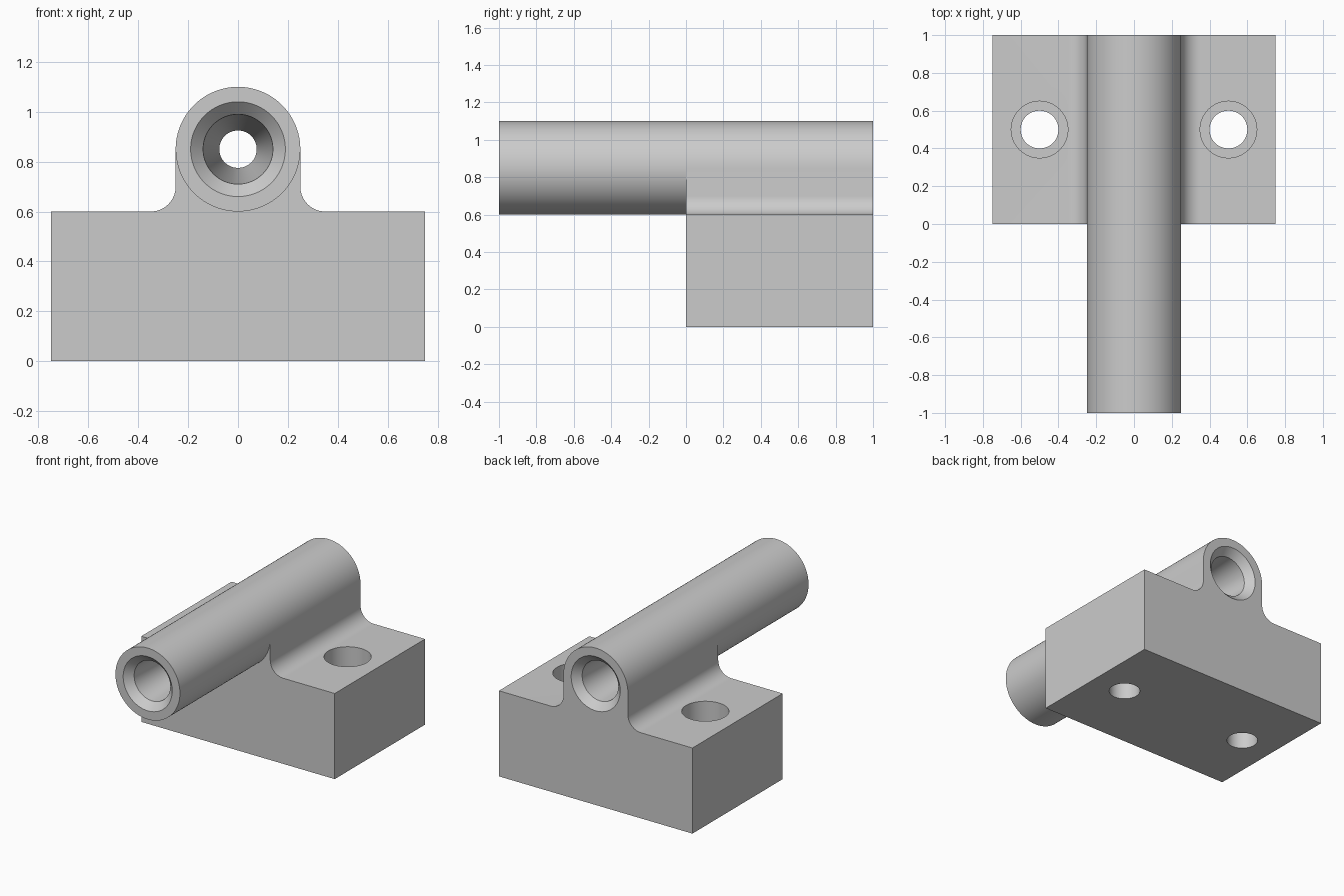
import bpy, bmesh
from math import sin, cos, pi, radians
from mathutils import Matrix, Vector

cube = bpy.data.objects.get("Cube")
if cube:
    bpy.data.objects.remove(cube, do_unlink=True)

SEGMENTS = 96
AXIS_Z, TUBE_R, FILLET, TOP = 0.85, 0.25, 0.1, 0.6
WAIST, BORE, MOUTH = 0.075, 0.14, 0.19

grey = bpy.data.materials.new("plain grey")
grey.use_nodes = True
colour = (0.6, 0.6, 0.6, 1)
grey.diffuse_color = colour
grey.node_tree.nodes["Principled BSDF"].inputs["Base Color"].default_value = colour


def make_object(name, bm):
    bmesh.ops.recalc_face_normals(bm, faces=bm.faces)
    mesh = bpy.data.meshes.new(name)
    bm.to_mesh(mesh)
    bm.free()
    mesh.materials.append(grey)
    obj = bpy.data.objects.new(name, mesh)
    bpy.context.collection.objects.link(obj)
    return obj


def lathe(name, profile, matrix, capped=False):
    """Revolve (radius, height) points about local z, then place the result."""
    bm = bmesh.new()
    rings = []
    for r, h in profile:
        rings.append([bm.verts.new((r * cos(2 * pi * i / SEGMENTS), r * sin(2 * pi * i / SEGMENTS), h))
                      for i in range(SEGMENTS)])
    for a, b in zip(rings, rings[1:]):
        for i in range(SEGMENTS):
            j = (i + 1) % SEGMENTS
            bm.faces.new((a[i], a[j], b[j], b[i]))
    if capped:
        bm.faces.new(rings[0])
        bm.faces.new(rings[-1])
    bm.transform(matrix)
    return make_object(name, bm)


def arc(cx, cz, r, start, end, steps):
    angles = [radians(start + (end - start) * i / steps) for i in range(steps + 1)]
    return [(cx + r * cos(a), cz + r * sin(a)) for a in angles]


def activate(obj):
    bpy.ops.object.select_all(action='DESELECT')
    obj.select_set(True)
    bpy.context.view_layer.objects.active = obj


# Mounting block with a rounded, filleted saddle, extruded front to back
half = [(0.75, 0), (0.75, TOP)]
half += arc(TUBE_R + FILLET, TOP + FILLET, FILLET, 270, 180, 16)
crown = arc(0, AXIS_Z, TUBE_R, 0, 180, SEGMENTS // 2)
outline = half + crown + [(-x, z) for x, z in reversed(half)]
bm = bmesh.new()
face = bm.faces.new([bm.verts.new((x, 0, z)) for x, z in outline])
back = bmesh.ops.extrude_face_region(bm, geom=[face])
bmesh.ops.translate(bm, vec=Vector((0, 1, 0)),
                    verts=[v for v in back["geom"] if isinstance(v, bmesh.types.BMVert)])
block = make_object("mounting_block", bm)

# Cutters: rear half of the tapered bore and two counterbored screw holes
along_back = Matrix.Translation((0, 0, AXIS_Z)) @ Matrix.Rotation(-pi / 2, 4, 'X')
along_front = Matrix.Translation((0, 0, AXIS_Z)) @ Matrix.Rotation(pi / 2, 4, 'X')
cutters = [lathe("bore_cutter", [(WAIST, -0.1), (WAIST, 0), (BORE, 0.95), (MOUTH, 1), (MOUTH + 0.1, 1.1)],
                 along_back, True)]
for side in (-1, 1):
    cutters.append(lathe("screw_hole_cutter", [(0.1, -0.1), (0.1, 0.3), (0.15, 0.3), (0.15, 0.7)],
                         Matrix.Translation((side * 0.5, 0.5, 0)), True))
activate(block)
for cutter in cutters:
    cut = block.modifiers.new("cut", 'BOOLEAN')
    cut.operation = 'DIFFERENCE'
    cut.solver = 'EXACT'
    cut.object = cutter
    bpy.ops.object.modifier_apply(modifier=cut.name)
for cutter in cutters:
    bpy.data.objects.remove(cutter, do_unlink=True)

# Tube projecting from the front of the block, with the front half of the bore
tube = lathe("front_tube", [(TUBE_R, 0), (TUBE_R, 1), (MOUTH, 1), (BORE, 0.95), (WAIST, 0)], along_front)

for obj in (block, tube):
    activate(obj)
    bpy.ops.object.shade_smooth_by_angle(angle=radians(30))
